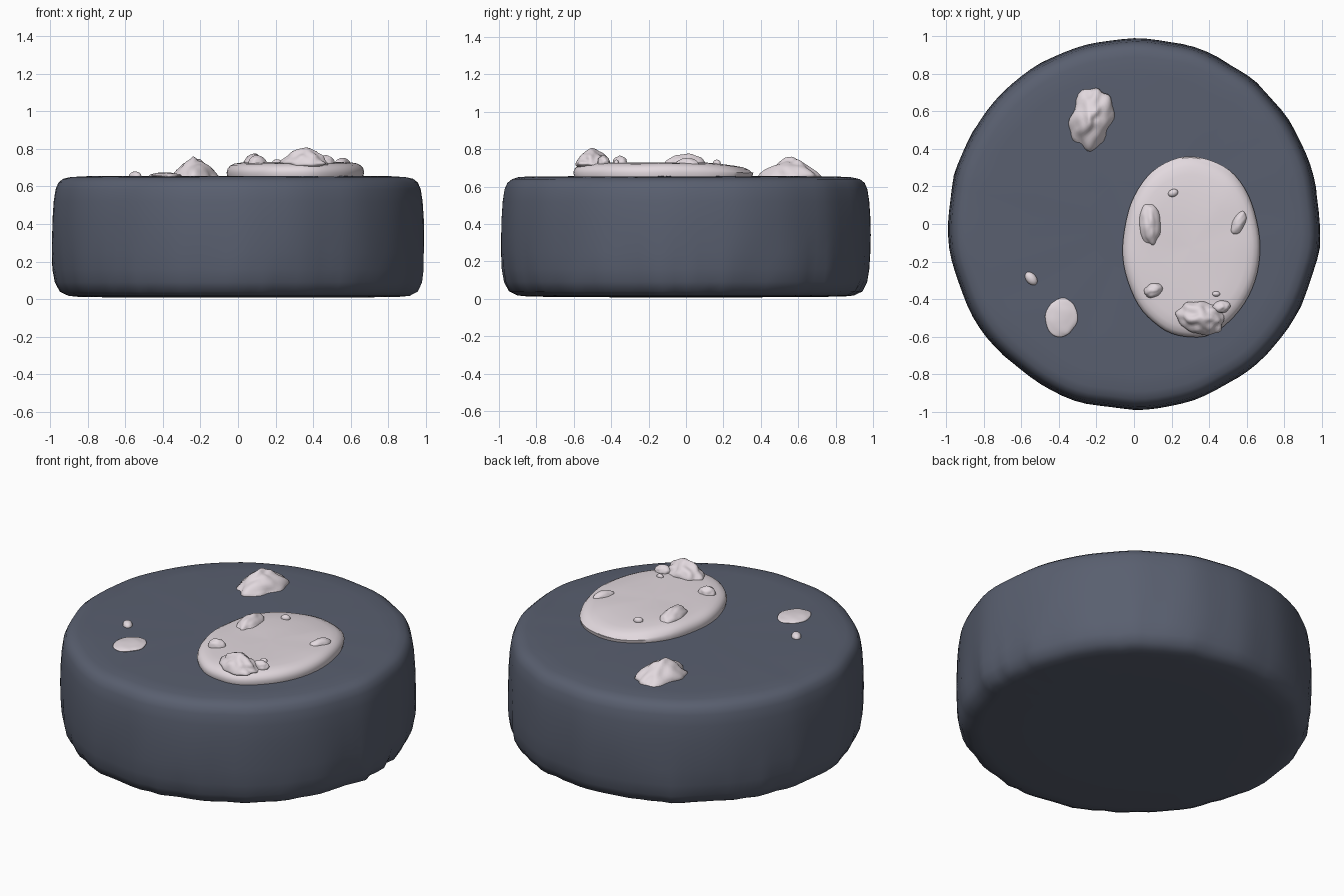
import bpy, bmesh, math
from mathutils import Vector, noise

if "Cube" in bpy.data.objects:
    bpy.data.objects.remove(bpy.data.objects["Cube"])


def material(name, rgb):
    m = bpy.data.materials.new(name)
    m.diffuse_color = (*rgb, 1)
    m.use_nodes = True
    m.node_tree.nodes["Principled BSDF"].inputs["Base Color"].default_value = m.diffuse_color
    return m


SLATE = material("slate", (0.10, 0.115, 0.16))
CREAM = material("cream", (0.76, 0.69, 0.73))


def finish(name, bm, mat, angle=50):
    bmesh.ops.recalc_face_normals(bm, faces=bm.faces)
    mesh = bpy.data.meshes.new(name)
    bm.to_mesh(mesh)
    bm.free()
    obj = bpy.data.objects.new(name, mesh)
    bpy.context.collection.objects.link(obj)
    mesh.materials.append(mat)
    bpy.ops.object.select_all(action='DESELECT')
    obj.select_set(True)
    bpy.context.view_layer.objects.active = obj
    bpy.ops.object.shade_smooth_by_angle(angle=math.radians(angle))
    return obj


def lathe(profile, segs, warp):
    """Closed lathe; warp(point, t) adjusts each vertex."""
    bm = bmesh.new()
    rings = []
    for r, z in profile:
        rings.append([bm.verts.new(warp(r, z, 2 * math.pi * i / segs)) for i in range(segs)])
    for a, b in zip(rings, rings[1:]):
        for i in range(segs):
            j = (i + 1) % segs
            bm.faces.new((a[i], a[j], b[j], b[i]))
    for ring in (rings[0], rings[-1]):
        bm.faces.new(ring)
    return bm


# Thick rounded disc with a slightly lumpy, hand-cut rim
disc_profile = [(0.3, 0.008), (0.6, 0.009), (0.84, 0.012), (0.90, 0.018), (0.945, 0.04),
                (0.97, 0.09), (0.982, 0.16), (0.987, 0.25), (0.988, 0.34), (0.986, 0.43),
                (0.98, 0.52), (0.97, 0.585), (0.955, 0.62), (0.93, 0.64), (0.89, 0.65),
                (0.80, 0.654), (0.55, 0.655), (0.25, 0.655)]


def disc_warp(r, z, t):
    d = Vector((math.cos(t), math.sin(t), 0))
    broad = noise.noise(d * 4 + Vector((3, 1, 0))) * 0.012
    groove = noise.noise(d * 11 + Vector((0, 0, z * 2))) * 0.022 * max(0, 1 - z / 0.35)
    edge = min(1, r / 0.9) ** 3
    rr = min(r + (broad + groove) * edge, 0.997)
    lift = 0.003 * noise.noise(d * r * 5) if 0.1 < z < 0.6 or z > 0.64 else 0
    return Vector((rr * d.x, rr * d.y, z + lift))


finish("disc_body", lathe(disc_profile, 96, disc_warp), SLATE)

# Flat puddle spread over the top
puddle_profile = [(0.97, 0.62), (0.99, 0.655), (1.0, 0.675), (0.985, 0.695), (0.95, 0.71),
                  (0.89, 0.721), (0.80, 0.726), (0.6, 0.728), (0.3, 0.728), (0.05, 0.728)]


def puddle_warp(r, z, t):
    d = Vector((math.cos(t), math.sin(t), 0))
    rr = r * (1 + 0.02 * noise.noise(d * 2.2 + Vector((5, 2, 1))))
    x, y = 0.305 + 0.365 * rr * d.x, -0.12 + 0.482 * rr * d.y
    slope = 0.022 * max(0, (y - 0.1) / 0.26) if z > 0.68 else 0
    return Vector((x, y, z - slope + 0.004 * noise.noise(Vector((x, y, 0)) * 5)))


finish("puddle", lathe(puddle_profile, 64, puddle_warp), CREAM)


def lump(name, x, y, rx, ry, turn, zc, top, rough=0.0, peak=1.0):
    """Organic pebble; peak > 1 narrows it towards the top."""
    bm = bmesh.new()
    bmesh.ops.create_icosphere(bm, subdivisions=4, radius=1)
    c, s = math.cos(math.radians(turn)), math.sin(math.radians(turn))
    for v in bm.verts:
        p = v.co.copy()
        p *= 1 + rough * noise.noise(p * 1.9 + Vector((x * 9, y * 9, 0)))
        k = 1 - (1 - 1 / peak) * max(0, p.z)
        px, py = p.x * rx * k, p.y * ry * k
        h = top - zc if p.z > 0 else min(top - zc, 0.04)
        v.co = (x + c * px - s * py, y + s * px + c * py, zc + p.z * h)
    finish(name, bm, CREAM, 80)


# Lumps lying directly on the disc
lump("back_mound", -0.225, 0.56, 0.108, 0.16, -14, 0.655, 0.752, 0.22, 1.7)
lump("front_left_blob", -0.387, -0.497, 0.086, 0.102, -8, 0.655, 0.674, 0.08)
lump("front_left_drop", -0.547, -0.29, 0.027, 0.04, 40, 0.655, 0.679)

# Lumps on the puddle
lump("pebble_left", 0.086, -0.002, 0.057, 0.112, 3, 0.722, 0.774, 0.12, 1.25)
lump("pebble_back", 0.208, 0.165, 0.027, 0.02, 20, 0.725, 0.744)
lump("pebble_right", 0.556, 0.004, 0.034, 0.069, -25, 0.715, 0.752, 0.08)
lump("pebble_front_left", 0.103, -0.352, 0.05, 0.036, 25, 0.722, 0.764, 0.12)
lump("boulder", 0.355, -0.497, 0.122, 0.088, -12, 0.725, 0.798, 0.25, 1.3)
lump("boulder_side", 0.464, -0.44, 0.047, 0.033, 10, 0.728, 0.765, 0.12)
lump("boulder_crumb", 0.437, -0.372, 0.021, 0.014, 0, 0.727, 0.744)
